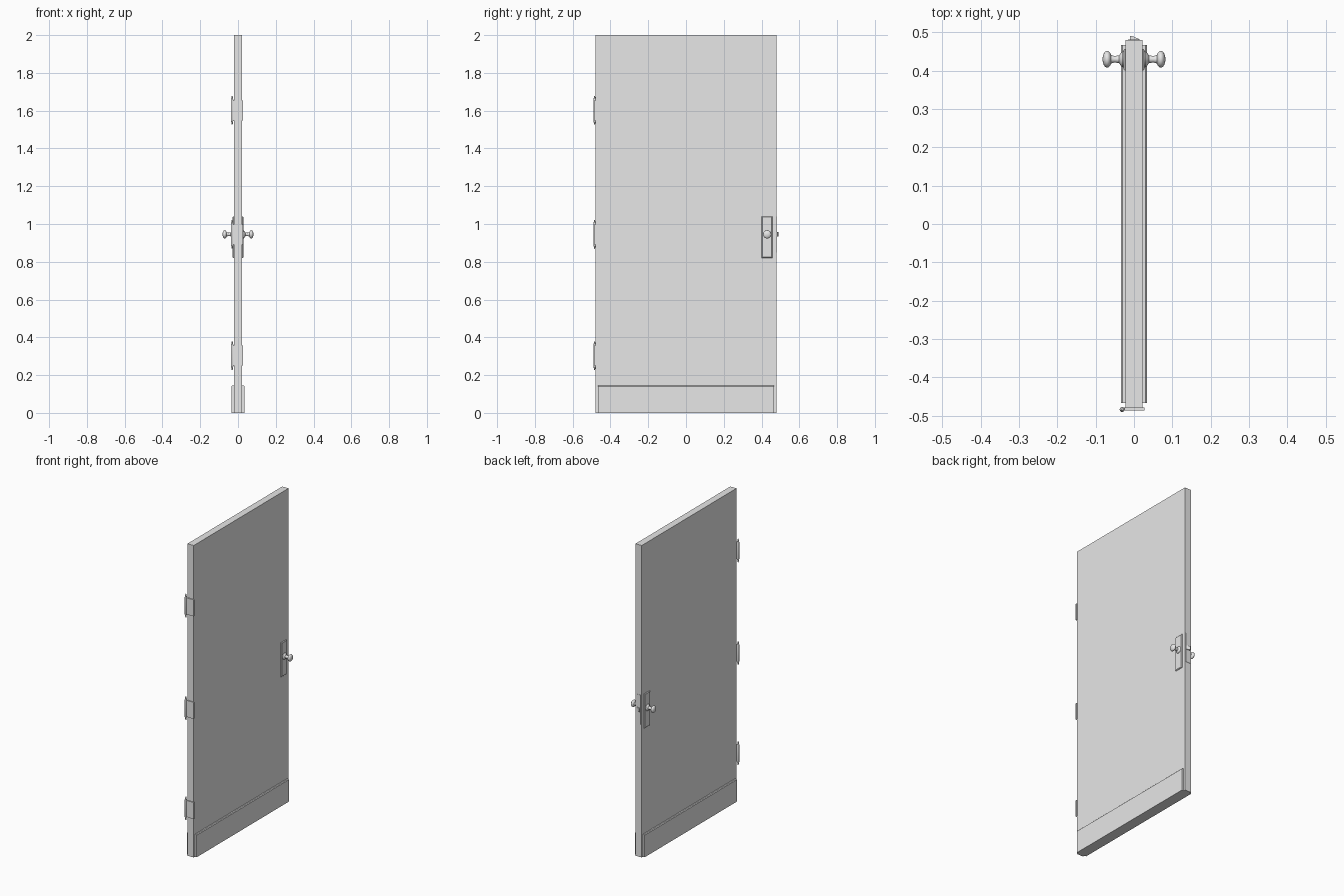
import bpy, bmesh, math
from mathutils import Matrix, Vector

old = bpy.data.objects.get("Cube")
if old:
    bpy.data.objects.remove(old, do_unlink=True)

grey = bpy.data.materials.new("light grey")
grey.use_nodes = True
grey.diffuse_color = (0.8, 0.8, 0.8, 1)
grey.node_tree.nodes["Principled BSDF"].inputs["Base Color"].default_value = (0.8, 0.8, 0.8, 1)


def finish(name, bm, smooth=False):
    bmesh.ops.recalc_face_normals(bm, faces=bm.faces)
    mesh = bpy.data.meshes.new(name)
    bm.to_mesh(mesh)
    bm.free()
    mesh.materials.append(grey)
    obj = bpy.data.objects.new(name, mesh)
    bpy.context.collection.objects.link(obj)
    if smooth:
        bpy.ops.object.select_all(action='DESELECT')
        obj.select_set(True)
        bpy.context.view_layer.objects.active = obj
        bpy.ops.object.shade_smooth_by_angle(angle=math.radians(40))
    return obj


def box(name, lo, hi, chamfer=0, edge_rule=None):
    """Box between two corners, with a chamfer on the edges chosen by edge_rule."""
    lo, hi = Vector(lo), Vector(hi)
    bm = bmesh.new()
    bmesh.ops.create_cube(bm, size=1)
    for v in bm.verts:
        v.co = (lo + hi) / 2 + v.co * (hi - lo)
    if chamfer:
        edges = [e for e in bm.edges if edge_rule((e.verts[0].co + e.verts[1].co) / 2, e)]
        bmesh.ops.bevel(bm, geom=edges, offset=chamfer, segments=1, affect='EDGES')
    return finish(name, bm)


def lathe(name, profile, matrix, steps=24):
    """Turn (radius, height) points about z, then place with a matrix."""
    bm = bmesh.new()
    verts = [bm.verts.new((r, 0, h)) for r, h in profile]
    edges = [bm.edges.new(pair) for pair in zip(verts, verts[1:])]
    bmesh.ops.spin(bm, geom=verts + edges, cent=(0, 0, 0), axis=(0, 0, 1),
                   angle=math.tau, steps=steps)
    bmesh.ops.remove_doubles(bm, verts=bm.verts, dist=1e-5)
    bmesh.ops.transform(bm, matrix=matrix, verts=bm.verts)
    return finish(name, bm, smooth=True)


# Door slab
T = 0.022
box("door_slab", (-T, -0.48, 0), (T, 0.48, 2))

# Kick plates, handle plates and knobs on both faces
KNOB_Y, KNOB_Z = 0.43, 0.945
knob_profile = [(0, 0), (0.021, 0), (0.021, 0.003), (0.016, 0.008), (0.010, 0.012),
                (0.0085, 0.024), (0.010, 0.029)]
knob_profile += [(0.022 * math.sin(a), 0.043 - 0.012 * math.cos(a))
                 for a in [math.radians(30 + 15 * i) for i in range(11)]]
knob_profile[-1] = (0, 0.055)

for side, s in (("left", 1), ("right", -1)):
    def span(a, b):
        return (a, b) if s > 0 else (-b, -a)

    x0, x1 = span(T - 0.001, 0.034)
    box(side + "_kick_plate", (x0, -0.467, 0), (x1, 0.467, 0.145), 0.004,
        lambda m, e: abs(m.x) > 0.033 and m.z > 0.14)

    x0, x1 = span(T - 0.001, 0.028)
    box(side + "_handle_plate", (x0, KNOB_Y - 0.03, 0.82), (x1, KNOB_Y + 0.027, 1.04), 0.004,
        lambda m, e: all(abs(v.co.x) > 0.027 for v in e.verts))

    place = Matrix.Translation((s * 0.027, KNOB_Y, KNOB_Z)) @ Matrix.Rotation(s * math.pi / 2, 4, 'Y')
    lathe(side + "_knob", knob_profile, place)

# Latch face plate and sloped latch bolt
box("latch_plate", (-0.016, 0.478, 0.85), (0.016, 0.482, 1.04))
bm = bmesh.new()
outline = [(-0.011, 0.478), (0.013, 0.478), (0.013, 0.483), (-0.006, 0.491), (-0.011, 0.491)]
base = bm.faces.new([bm.verts.new((x, y, 0.933)) for x, y in outline])
top = bmesh.ops.extrude_face_region(bm, geom=[base])["geom"]
bmesh.ops.translate(bm, vec=(0, 0, 0.024),
                    verts=[g for g in top if isinstance(g, bmesh.types.BMVert)])
finish("latch_bolt", bm)

# Three hinges on the opposite edge: leaf plus pin barrel with pointed tips
barrel_profile = [(0, -0.077), (0.003, -0.074), (0.004, -0.066), (0.0065, -0.055),
                  (0.0065, 0.055), (0.004, 0.066), (0.003, 0.074), (0, 0.077)]
for name, z in (("lower", 0.303), ("middle", 0.945), ("upper", 1.602)):
    box(name + "_hinge_leaf", (-0.031, -0.487, z - 0.053), (0.027, -0.479, z + 0.053))
    lathe(name + "_hinge_barrel", barrel_profile, Matrix.Translation((-0.031, -0.484, z)), 16)
